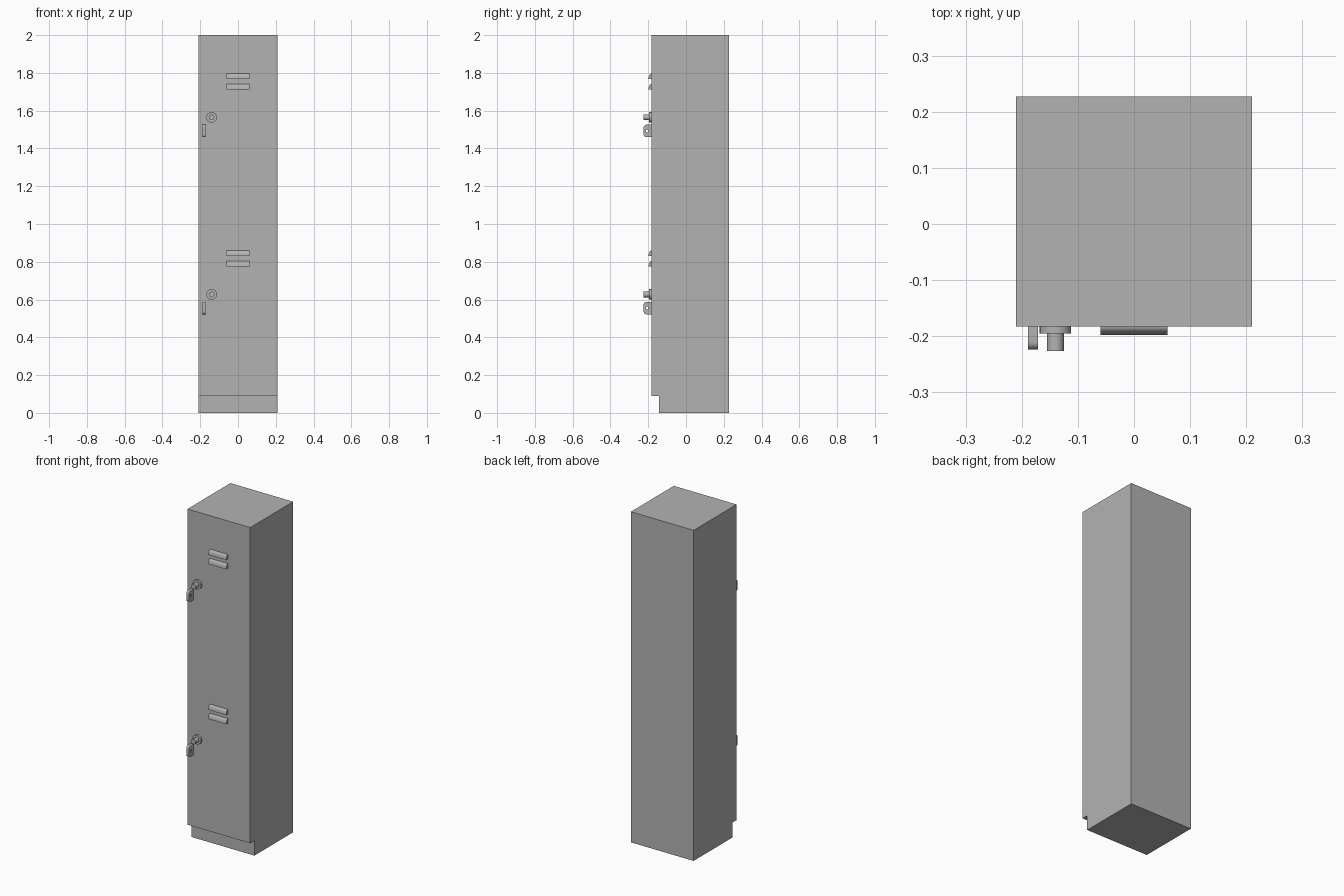
import bpy, bmesh, math
from mathutils import Matrix

if "Cube" in bpy.data.objects:
    bpy.data.objects.remove(bpy.data.objects["Cube"], do_unlink=True)

FRONT = -0.183
grey = bpy.data.materials.new("locker grey")
grey.use_nodes = True
colour = (0.45, 0.45, 0.45, 1)
grey.diffuse_color = colour
grey.node_tree.nodes["Principled BSDF"].inputs["Base Color"].default_value = colour


def finish(name, bm, smooth=False):
    bmesh.ops.recalc_face_normals(bm, faces=bm.faces)
    mesh = bpy.data.meshes.new(name)
    bm.to_mesh(mesh)
    bm.free()
    mesh.materials.append(grey)
    obj = bpy.data.objects.new(name, mesh)
    bpy.context.collection.objects.link(obj)
    if smooth:
        bpy.ops.object.select_all(action='DESELECT')
        obj.select_set(True)
        bpy.context.view_layer.objects.active = obj
        bpy.ops.object.shade_smooth_by_angle(angle=math.radians(40))
    return obj


def extrude_profile(name, profile, x0, x1, smooth=False):
    """Sweep a (y, z) outline along x."""
    bm = bmesh.new()
    face = bm.faces.new([bm.verts.new((x0, y, z)) for y, z in profile])
    out = bmesh.ops.extrude_face_region(bm, geom=[face])
    moved = [v for v in out["geom"] if isinstance(v, bmesh.types.BMVert)]
    bmesh.ops.translate(bm, verts=moved, vec=(x1 - x0, 0, 0))
    return finish(name, bm, smooth)


def arc(y, z, ry, rz, start, end, steps=8):
    angles = [math.radians(start + (end - start) * i / steps) for i in range(steps + 1)]
    return [(y + ry * math.cos(a), z + rz * math.sin(a)) for a in angles]


def cylinder(name, x, z, radius, y0, y1):
    bm = bmesh.new()
    place = Matrix.Translation((x, (y0 + y1) / 2, z)) @ Matrix.Rotation(math.pi / 2, 4, 'X')
    bmesh.ops.create_cone(bm, cap_ends=True, segments=32, radius1=radius,
                          radius2=radius, depth=abs(y1 - y0), matrix=place)
    return finish(name, bm, True)


def handle(name, z):
    """Rounded upright tab with a small hole through it."""
    y, half, r = -0.224, 0.033, 0.014
    outline = [(FRONT, z + half)]
    outline += arc(y + r, z + half - r, r, r, 90, 180)
    outline += arc(y + r, z - half + r, r, r, 180, 270)
    outline += [(FRONT, z - half)]
    tab = extrude_profile(name, outline, -0.189, -0.171, True)
    cutter = extrude_profile(name + "_hole_cutter",
                             arc(-0.206, z, 0.006, 0.008, 0, 345, 23), -0.2, -0.16)
    cutter.hide_render = True
    cutter.hide_set(True)
    cut = tab.modifiers.new("hole", 'BOOLEAN')
    cut.operation = 'DIFFERENCE'
    cut.object = cutter
    bpy.context.view_layer.objects.active = tab
    bpy.ops.object.modifier_apply(modifier=cut.name)
    bpy.data.objects.remove(cutter, do_unlink=True)


# Cabinet with recessed toe kick
extrude_profile("cabinet", [(0.227, 0), (0.227, 2), (FRONT, 2), (FRONT, 0.09),
                            (-0.143, 0.09), (-0.143, 0)], -0.21, 0.21)

# Fittings of the two doors
for door, base in (("lower", 0.0), ("upper", 0.9375)):
    for label, z in (("bottom", 0.775), ("top", 0.831)):
        louvre = [(FRONT, base + z)]
        louvre += arc(FRONT, base + z, 0.015, 0.029, 180, 90)
        extrude_profile(f"{door}_{label}_vent", louvre, -0.06, 0.06, True)
    cylinder(f"{door}_lock_collar", -0.14, base + 0.627, 0.028, FRONT, -0.195)
    cylinder(f"{door}_lock_barrel", -0.14, base + 0.627, 0.015, FRONT, -0.226)
    handle(f"{door}_handle", base + 0.555)
